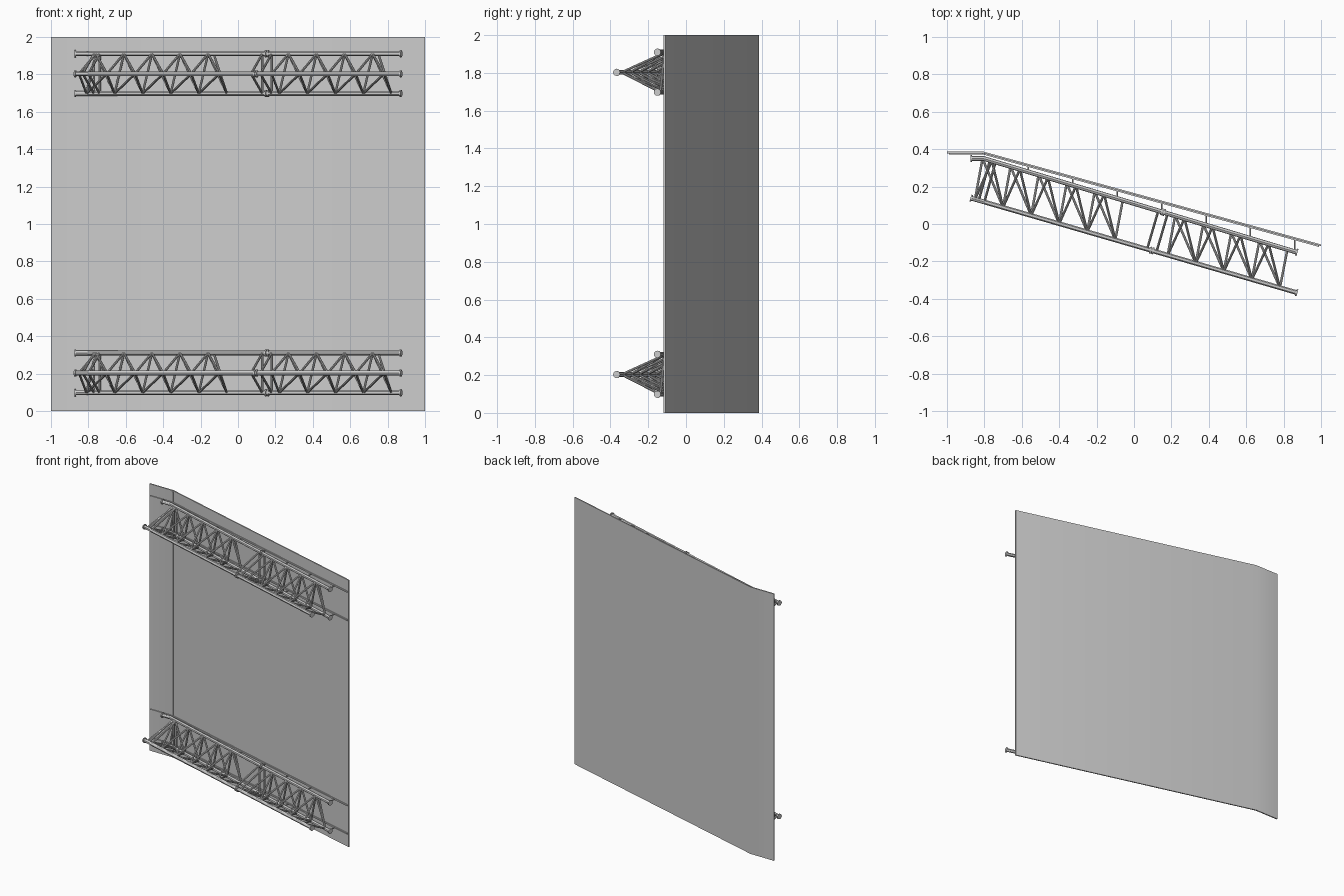
import bpy, bmesh
from mathutils import Vector

cube = bpy.data.objects.get("Cube")
if cube:
    bpy.data.objects.remove(cube, do_unlink=True)


def material(name, grey):
    m = bpy.data.materials.new(name)
    m.use_nodes = True
    col = (grey, grey, grey, 1)
    m.diffuse_color = col
    m.node_tree.nodes["Principled BSDF"].inputs["Base Color"].default_value = col
    return m


METAL = material("light grey metal", 0.6)
PANEL = material("panel grey", 0.6)


def finish(name, bm, mat):
    me = bpy.data.meshes.new(name)
    bmesh.ops.recalc_face_normals(bm, faces=bm.faces)
    bm.to_mesh(me)
    bm.free()
    me.materials.append(mat)
    ob = bpy.data.objects.new(name, me)
    bpy.context.collection.objects.link(ob)
    bpy.ops.object.select_all(action='DESELECT')
    ob.select_set(True)
    bpy.context.view_layer.objects.active = ob
    bpy.ops.object.shade_smooth_by_angle()
    return ob


def rod(bm, a, b, r, sides=8):
    a, b = Vector(a), Vector(b)
    d = b - a
    mat = d.to_track_quat('Z', 'Y').to_matrix().to_4x4()
    mat.translation = (a + b) / 2
    bmesh.ops.create_cone(bm, cap_ends=True, segments=sides, radius1=r,
                          radius2=r, depth=d.length, matrix=mat)


def sheet(bm, front, thick, z0, z1):
    """Extrude a plan path into an upright sheet."""
    plan = list(front) + [(x, y + thick) for x, y in reversed(front)]
    face = bm.faces.new([bm.verts.new((x, y, z0)) for x, y in plan])
    ext = bmesh.ops.extrude_face_region(bm, geom=[face])
    top = [v for v in ext["geom"] if isinstance(v, bmesh.types.BMVert)]
    bmesh.ops.translate(bm, verts=top, vec=(0, 0, z1 - z0))


def panel_y(x):
    return 0.378 - max(0, x + 0.805) * 0.275


def front_y(x):
    return 0.138 - (x + 0.87) * 0.29


def back_y(x):
    return 0.35 - max(0, x + 0.8) * 0.3


# Bent wall panel with a thin seam rib at the fold
bm = bmesh.new()
sheet(bm, [(x, panel_y(x)) for x in (-1, -0.805, 1)], 0.009, 0, 2)
finish("wall_panel", bm, PANEL)
bm = bmesh.new()
sheet(bm, [(-0.811, 0.373), (-0.8, 0.372)], 0.008, 0.01, 1.99)
finish("fold_seam", bm, PANEL)

FRONT_JOINT, BACK_JOINT, END = 0.095, 0.155, 0.87
CHORD, WEB = 0.0125, 0.0065


def build_truss(label, z):
    lo, hi = z - 0.105, z + 0.107

    def front(x):
        return (x, front_y(x), z)

    def upper(x):
        return (x, back_y(x), hi)

    def lower(x):
        return (x, back_y(x), lo)

    # Chords with end flanges and a joint collar
    bm = bmesh.new()
    for at, joint in ((front, FRONT_JOINT), (upper, BACK_JOINT), (lower, BACK_JOINT)):
        rod(bm, at(-END), at(-0.8), CHORD, 12)
        rod(bm, at(-0.803), at(END), CHORD, 12)
        for x in (-END, joint - 0.006, joint + 0.006, END):
            rod(bm, at(x - 0.004), at(x + 0.004), 0.019, 12)
    finish(label + "_truss_chords", bm, METAL)

    # End frames and zigzag webs of both truss lengths
    bm = bmesh.new()
    for x in (-0.83, -0.8, 0.07, 0.12):
        rod(bm, front(x), upper(x + 0.06), WEB)
        rod(bm, front(x), lower(x + 0.06), WEB)
        rod(bm, upper(x + 0.06), lower(x + 0.06), WEB)
    for start, count in ((-0.85, 6), (0.18, 5)):
        for i in range(count):
            x = start + 0.15 * i
            last = i == count - 1
            rod(bm, front(x), lower(x + 0.04), WEB)
            rod(bm, lower(x + 0.04), upper(x + 0.09 if not last else x - 0.03), WEB)
            if not last:
                rod(bm, front(x), upper(x + 0.09), WEB)
                rod(bm, lower(x + 0.04), front(x + 0.15), WEB)
                rod(bm, upper(x + 0.09), front(x + 0.15), WEB)
                rod(bm, upper(x + 0.09), lower(x + 0.19), WEB)
    finish(label + "_truss_web", bm, METAL)

    # Rails fixed to the panel, with short stand-off pins to the truss
    bm = bmesh.new()
    for level in (lo, hi):
        path = [(x, panel_y(x) - 0.007) for x in (-0.99, -0.805, 0.99)]
        sheet(bm, path, 0.008, level - 0.005, level + 0.005)
        for i in range(7):
            x = -0.565 + 0.2375 * i
            rod(bm, (x, panel_y(x), level), (x, back_y(x), level), 0.004)
    finish(label + "_mounting_rails", bm, METAL)


build_truss("lower", 0.203)
build_truss("upper", 1.803)
